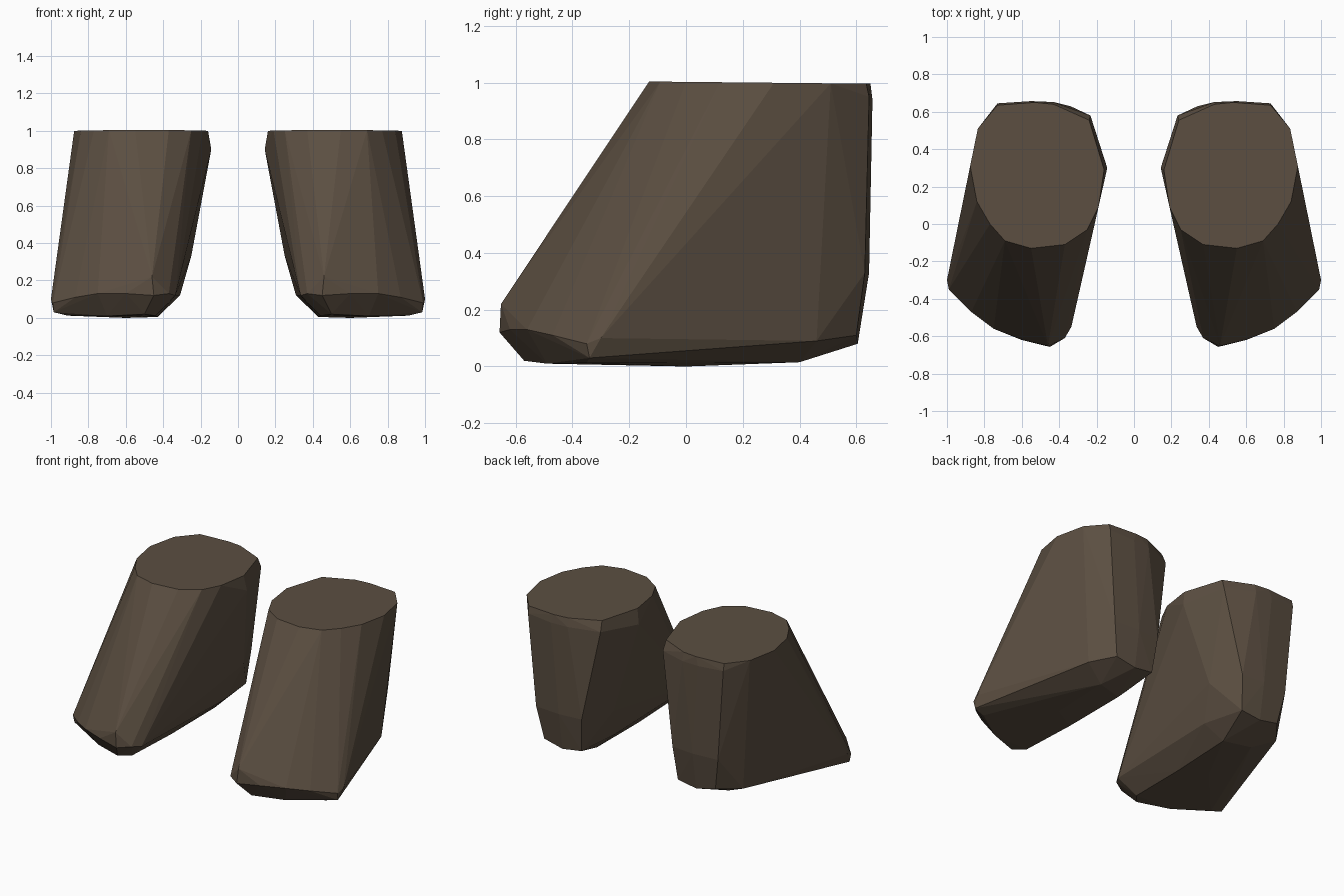
import bpy, bmesh, math

if "Cube" in bpy.data.objects:
    bpy.data.objects.remove(bpy.data.objects["Cube"])

leather = bpy.data.materials.new("dark_brown")
leather.diffuse_color = (0.105, 0.077, 0.053, 1)
leather.use_nodes = True
leather.node_tree.nodes["Principled BSDF"].inputs["Base Color"].default_value = leather.diffuse_color

# Flat ankle opening outline (x, y), tilted very slightly backwards
ankle = [(.37, -.11), (.55, -.13), (.69, -.09), (.77, 0), (.84, .12), (.876, .31),
         (.835, .51), (.73, .635), (.53, .65), (.43, .64), (.24, .555), (.16, .29),
         (.19, .09), (.25, -.03)]
points = [(x, y, 1.004 - .01 * (y + .13)) for x, y in ankle]

# Rim just below the opening, around the back and inner side
points += [(.143, .3, .9), (.233, .58, .93), (.43, .652, .94), (.55, .657, .94), (.73, .645, .95)]

# Heel, narrowing towards the floor
points += [(.25, .42, .33), (.34, .63, .33), (.5, .645, .33), (.68, .63, .33),
           (.36, .6, .1), (.5, .605, .08), (.64, .6, .11), (.31, .3, .12), (.75, .46, .09)]

# Toe edge, sweeping from the inner tip to the outer side
points += [(.335, -.55, .12), (.37, -.61, .13), (.45, -.657, .12), (.46, -.652, .22),
           (.6, -.62, .13), (.75, -.56, .13), (.87, -.47, .11), (.99, -.35, .08),
           (1, -.3, .1), (.985, -.34, .03)]

# Sole
points += [(.44, -.5, .012), (.5, -.57, .02), (.7, -.49, .01), (.91, -.35, .012),
           (.6, 0, 0), (.43, -.1, .005), (.42, .35, .015), (.6, .4, .015)]


def make_foot(name, side):
    bm = bmesh.new()
    for x, y, z in points:
        bm.verts.new((side * x, y, z))
    bmesh.ops.convex_hull(bm, input=bm.verts[:])
    loose = [v for v in bm.verts if not v.link_faces]
    bmesh.ops.delete(bm, geom=loose, context='VERTS')
    bmesh.ops.dissolve_limit(bm, angle_limit=math.radians(1),
                             verts=bm.verts[:], edges=bm.edges[:])
    bmesh.ops.recalc_face_normals(bm, faces=bm.faces[:])
    mesh = bpy.data.meshes.new(name)
    bm.to_mesh(mesh)
    bm.free()
    mesh.materials.append(leather)
    bpy.context.collection.objects.link(bpy.data.objects.new(name, mesh))


make_foot("right_boot", 1)
make_foot("left_boot", -1)
